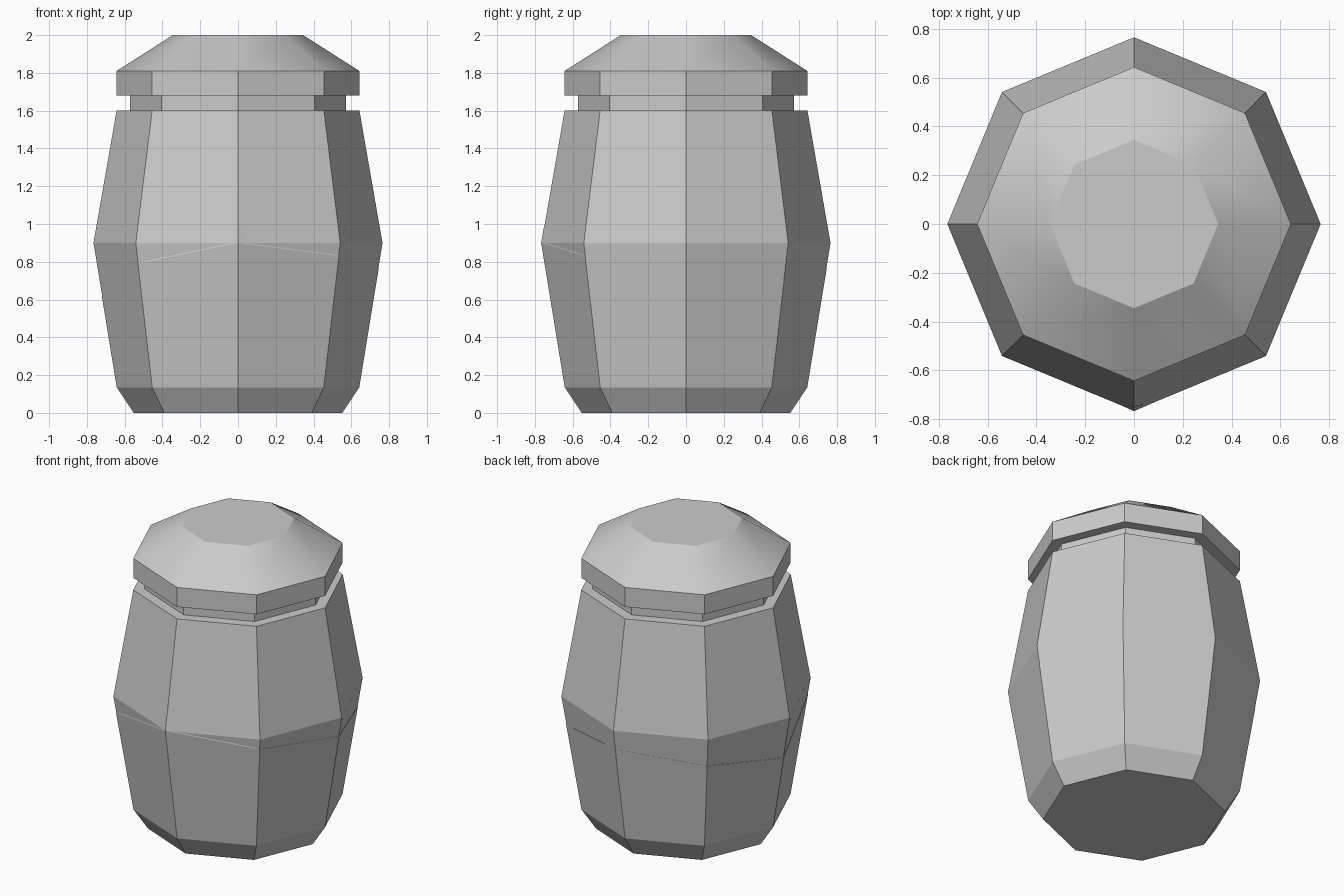
import bpy, bmesh, math

if "Cube" in bpy.data.objects:
    bpy.data.objects.remove(bpy.data.objects["Cube"])

SIDES = 8


def loft(name, rings):
    """Skin a stack of octagonal rings; each ring is a list of (radius, height) per corner."""
    bm = bmesh.new()
    loops = []
    for ring in rings:
        loop = []
        for i, (r, z) in enumerate(ring):
            a = i * math.tau / SIDES
            loop.append(bm.verts.new((r * math.cos(a), r * math.sin(a), z)))
        loops.append(loop)
    for lo, hi in zip(loops, loops[1:]):
        for i in range(SIDES):
            j = (i + 1) % SIDES
            bm.faces.new((lo[i], lo[j], hi[j], hi[i]))
    bm.faces.new(loops[0][::-1])
    bm.faces.new(loops[-1])
    bmesh.ops.remove_doubles(bm, verts=bm.verts, dist=0.0001)
    bmesh.ops.recalc_face_normals(bm, faces=bm.faces)
    mesh = bpy.data.meshes.new(name)
    bm.to_mesh(mesh)
    bm.free()
    ob = bpy.data.objects.new(name, mesh)
    bpy.context.collection.objects.link(ob)
    return ob


def lathe(name, profile):
    return loft(name, [[p] * SIDES for p in profile])


def body_radius(z):
    for (r0, z0), (r1, z1) in zip(BODY, BODY[1:]):
        if z <= z1:
            return r0 + (r1 - r0) * (z - z0) / (z1 - z0)
    return BODY[-1][0]


# Jar body, neck and lid
BODY = [(0.55, 0), (0.64, 0.135), (0.765, 0.9), (0.643, 1.6)]
lathe("jar_body", BODY)
lathe("neck", [(0.573, 1.58), (0.573, 1.70)])
lid = lathe("lid", [(0.643, 1.68), (0.643, 1.81), (0.345, 2.0)])
bpy.context.view_layer.objects.active = lid
lid.select_set(True)
bpy.ops.object.shade_smooth_by_angle(angle=math.radians(30))

# Thin filling layer hugging the lower body, with an uneven upper edge
SKIN = 0.002
levels = [0.77, 0.71, 0.77, 0.71, 0.62, 0.79, 0.99, 0.83]  # one height per corner, from +x
rings = [[(r + SKIN, z)] * SIDES for r, z in BODY[:2]]
rings.append([(body_radius(min(h, 0.9)) + SKIN, min(h, 0.9)) for h in levels])
rings.append([(body_radius(h) + SKIN, h) for h in levels])
loft("filling", rings)
